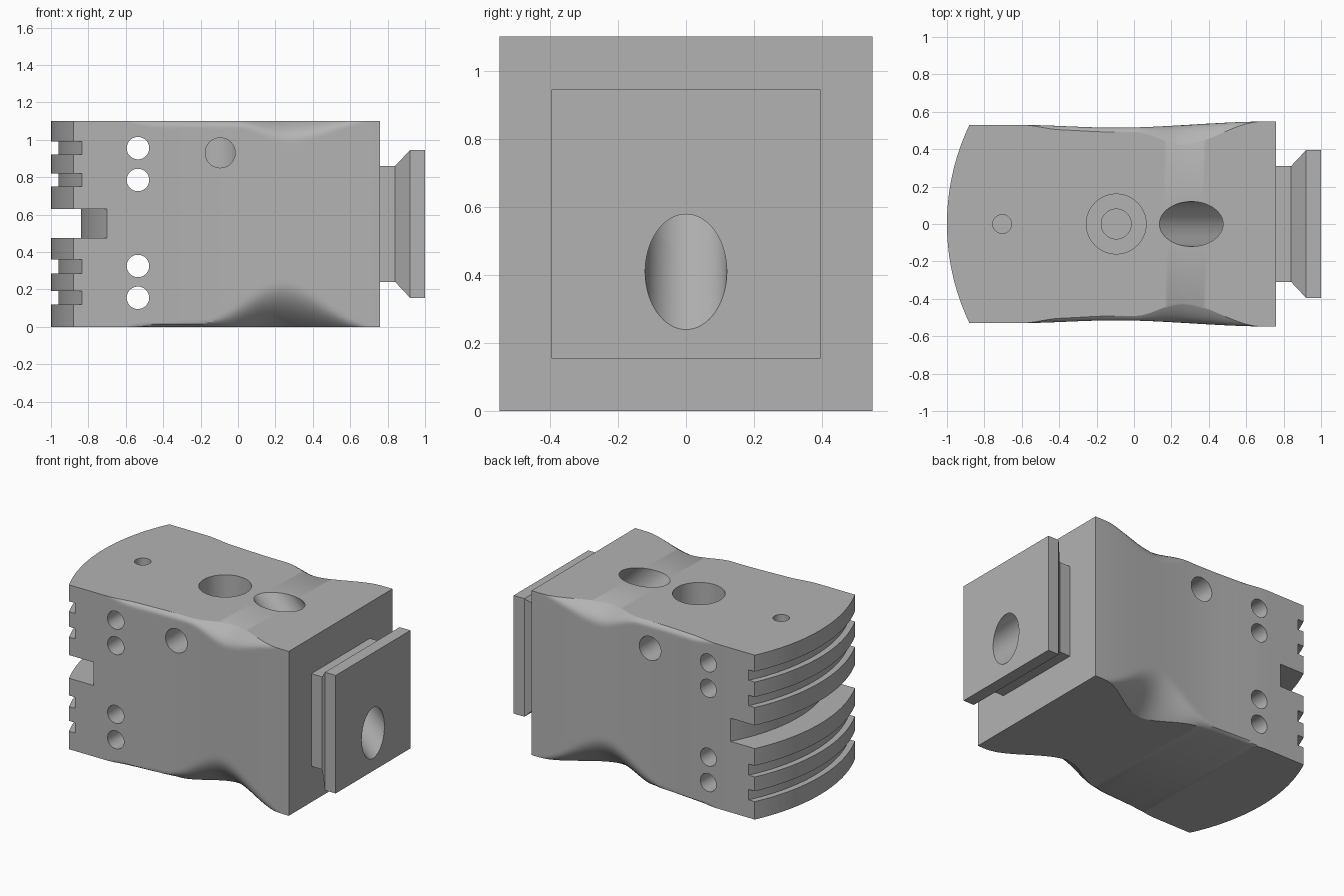
import bpy, bmesh, math
from mathutils import Matrix, Vector

cube = bpy.data.objects.get("Cube")
if cube:
    bpy.data.objects.remove(cube)

HEIGHT = 1.1
ARC_X, ARC_R = 0.23, 1.23      # centre and radius of the rounded nose

grey = bpy.data.materials.new("plain_grey")
grey.use_nodes = True
grey.diffuse_color = (0.45, 0.45, 0.45, 1)
grey.node_tree.nodes["Principled BSDF"].inputs["Base Color"].default_value = (0.45, 0.45, 0.45, 1)


def make_object(name, bm):
    bmesh.ops.recalc_face_normals(bm, faces=bm.faces)
    mesh = bpy.data.meshes.new(name)
    bm.to_mesh(mesh)
    bm.free()
    mesh.materials.append(grey)
    obj = bpy.data.objects.new(name, mesh)
    bpy.context.collection.objects.link(obj)
    return obj


def loft(name, sections):
    """Skin a list of closed loops and cap both ends."""
    bm = bmesh.new()
    rings = [[bm.verts.new(p) for p in loop] for loop in sections]
    n = len(rings[0])
    for a, b in zip(rings, rings[1:]):
        for i in range(n):
            j = (i + 1) % n
            bm.faces.new((a[i], a[j], b[j], b[i]))
    bm.faces.new(rings[0])
    bm.faces.new(rings[-1])
    return make_object(name, bm)


def cylinder(name, start, end, radius, segments=48):
    start, end = Vector(start), Vector(end)
    axis = end - start
    bm = bmesh.new()
    place = Matrix.Translation((start + end) / 2) @ axis.to_track_quat("Z", "Y").to_matrix().to_4x4()
    bmesh.ops.create_cone(bm, cap_ends=True, segments=segments, radius1=radius,
                          radius2=radius, depth=axis.length, matrix=place)
    return make_object(name, bm)


def ring_cutter(name, inner, z0, z1, segments=256):
    """Flat annulus around the nose centre, used to mill a slot."""
    outer = ARC_R + 0.2
    profile = ((inner, z0), (outer, z0), (outer, z1), (inner, z1))
    bm = bmesh.new()
    rings = []
    for k in range(segments):
        a = 2 * math.pi * k / segments
        rings.append([bm.verts.new((ARC_X + r * math.cos(a), r * math.sin(a), z)) for r, z in profile])
    for k in range(segments):
        a, b = rings[k], rings[(k + 1) % segments]
        for i in range(4):
            bm.faces.new((a[i], a[(i + 1) % 4], b[(i + 1) % 4], b[i]))
    return make_object(name, bm)


def cut(target, cutter, operation="DIFFERENCE", keep=False):
    mod = target.modifiers.new("cut", "BOOLEAN")
    mod.operation, mod.object, mod.solver = operation, cutter, "EXACT"
    bpy.context.view_layer.objects.active = target
    bpy.ops.object.modifier_apply(modifier=mod.name)
    if not keep:
        bpy.data.objects.remove(cutter)


def smooth_curve(points, x):
    """Eased interpolation through (x, value) points."""
    if x <= points[0][0]:
        return points[0][1]
    for (xa, va), (xb, vb) in zip(points, points[1:]):
        if x <= xb:
            t = (x - xa) / (xb - xa)
            return va + (vb - va) * t * t * (3 - 2 * t)
    return points[-1][1]


# Side profile and the scooped top and bottom edges
WIDTH = ((-0.62, 0.53), (-0.1, 0.515), (0.72, 0.548))
TOP_IN = ((-0.6, 0), (-0.4, 0.02), (0, 0.025), (0.27, 0.105), (0.68, 0))
TOP_H = ((-0.6, 0.01), (-0.4, 0.03), (0, 0.03), (0.27, 0.11), (0.7, 0.01))
LOW_IN = ((-0.6, 0), (-0.4, 0.025), (-0.1, 0.04), (0.24, 0.19), (0.7, 0))
LOW_H = ((-0.6, 0.01), (-0.2, 0.02), (0.24, 0.24), (0.7, 0.01))


def half_width(x, z):
    low = max(0, 1 - z / smooth_curve(LOW_H, x)) ** 2
    top = max(0, 1 - (HEIGHT - z) / smooth_curve(TOP_H, x)) ** 2
    return smooth_curve(WIDTH, x) - low * smooth_curve(LOW_IN, x) - top * smooth_curve(TOP_IN, x)


# Body
rows = [0.26 * (i / 14) ** 1.5 for i in range(15)]
rows += [HEIGHT - 0.13 * (1 - i / 10) ** 1.5 for i in range(11)]
STEPS = 90
sections = []
for k in range(STEPS + 1):
    x = -1.1 + 1.86 * k / STEPS
    front = [(x, -half_width(x, z), z) for z in rows]
    sections.append(front + [(px, -py, pz) for px, py, pz in reversed(front)])
body = loft("body", sections)

# Rounded nose with its curved slots
cut(body, cylinder("nose_round", (ARC_X, 0, -0.5), (ARC_X, 0, 1.6), ARC_R, 256), "INTERSECT")
for z0, z1 in ((0.12, 0.19), (0.285, 0.36), (0.75, 0.82), (0.92, 0.99)):
    cut(body, ring_cutter("slot", ARC_R - 0.04, z0, z1))
cut(body, ring_cutter("wide_slot", ARC_R - 0.16, 0.475, 0.63))

# Cross holes running front to back
for x, z, r in ((-0.535, 0.155, 0.06), (-0.535, 0.325, 0.06), (-0.535, 0.785, 0.06),
                (-0.535, 0.955, 0.06), (-0.095, 0.93, 0.08)):
    cut(body, cylinder("cross_hole", (x, -0.8, z), (x, 0.8, z), r))

# Blind holes in the top: counterbore, its pilot, and the small pin hole
for x, r, floor in ((-0.095, 0.16, 0.82), (-0.095, 0.08, 0.45), (-0.705, 0.05, 0.8)):
    cut(body, cylinder("top_hole", (x, 0, floor), (x, 0, 1.3), r))

# Mounting head: neck, taper and square plate
sections = []
for x, s in ((0.75, 0.31), (0.84, 0.31), (0.92, 0.395), (1.0, 0.395)):
    sections.append([(x, a * s, 0.55 + b * s) for a, b in ((-1, -1), (1, -1), (1, 1), (-1, 1))])
head = loft("mounting_head", sections)

# Slanted bore from the top out through the head
bore = cylinder("bore", (0.005, 0, 1.4), (1.305, 0, 0.105), 0.12, 64)
cut(body, bore, keep=True)
cut(head, bore)

# Smooth curved faces, keep crisp edges
bpy.ops.object.select_all(action="DESELECT")
for obj in (body, head):
    obj.select_set(True)
bpy.context.view_layer.objects.active = body
bpy.ops.object.shade_smooth_by_angle(angle=math.radians(30))
